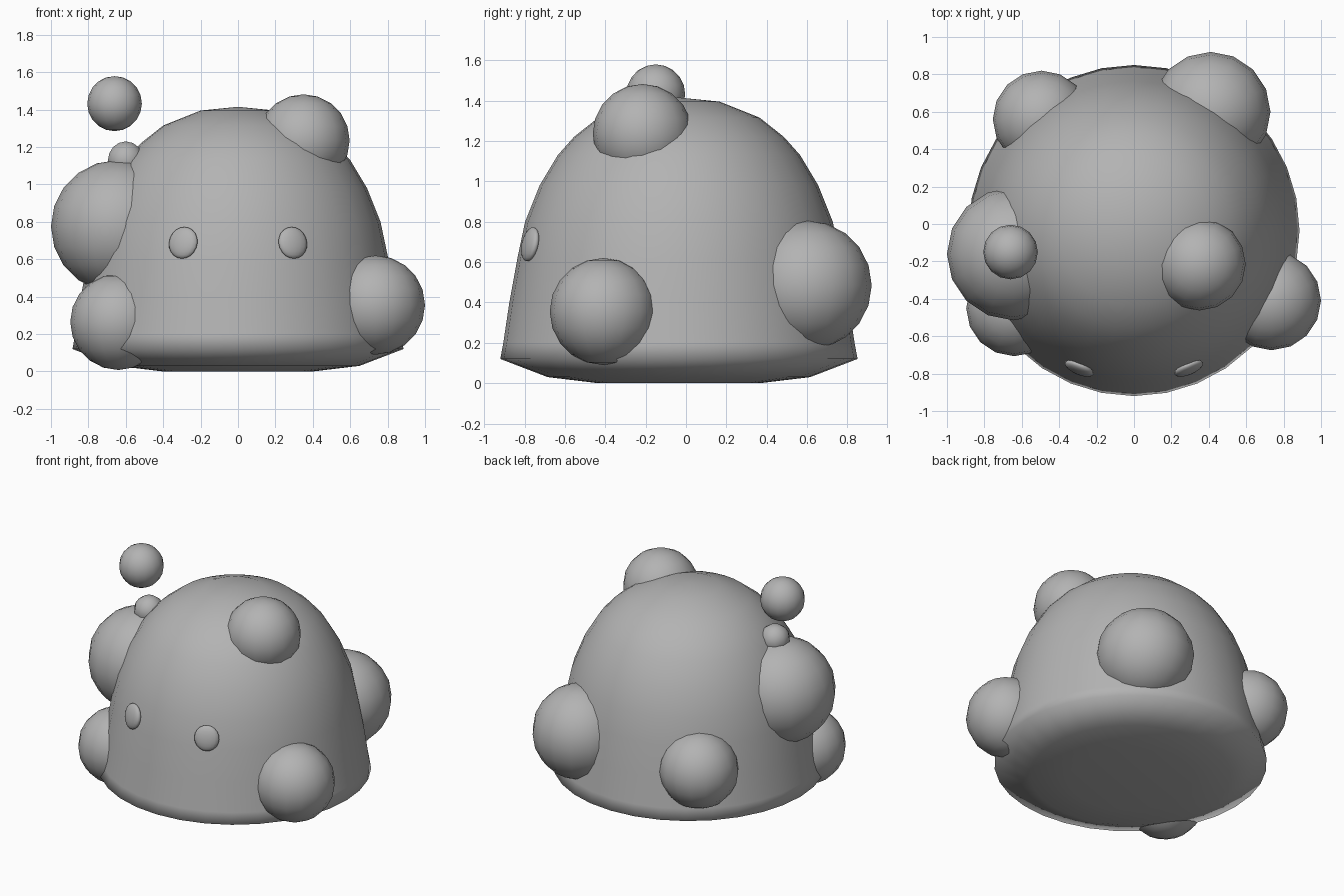
import bpy, bmesh, math
from mathutils import Vector

if "Cube" in bpy.data.objects:
    bpy.data.objects.remove(bpy.data.objects["Cube"])

clay = bpy.data.materials.new("grey_clay")
clay.diffuse_color = (0.45, 0.45, 0.45, 1)
clay.use_nodes = True
clay.node_tree.nodes["Principled BSDF"].inputs["Base Color"].default_value = clay.diffuse_color


def finish(bm, name):
    """Turn a bmesh into a smooth shaded object."""
    bmesh.ops.recalc_face_normals(bm, faces=bm.faces)
    for f in bm.faces:
        f.smooth = True
    me = bpy.data.meshes.new(name)
    bm.to_mesh(me)
    bm.free()
    me.materials.append(clay)
    ob = bpy.data.objects.new(name, me)
    bpy.context.collection.objects.link(ob)
    return ob


def ball(name, loc, size, rot=(0, 0, 0), seg=16, rings=10):
    bm = bmesh.new()
    bmesh.ops.create_uvsphere(bm, u_segments=seg, v_segments=rings, radius=1)
    for v in bm.verts:
        v.co = Vector((v.co.x * size[0], v.co.y * size[1], v.co.z * size[2]))
    ob = finish(bm, name)
    ob.location = loc
    ob.rotation_euler = rot
    return ob


# Dome body with a shallow bowl underneath, turned around the vertical axis
profile = [(0, 0), (0.4, 0.0), (0.65, 0.03), (0.885, 0.12), (0.87, 0.2),
           (0.84, 0.4), (0.80, 0.62), (0.762, 0.8), (0.69, 0.98),
           (0.60, 1.13), (0.52, 1.22), (0.40, 1.315), (0.2, 1.395), (0, 1.415)]
bm = bmesh.new()
verts = [bm.verts.new((r, 0, z)) for r, z in profile]
edges = [bm.edges.new(p) for p in zip(verts, verts[1:])]
bmesh.ops.spin(bm, geom=verts + edges, cent=(0, 0, 0), axis=(0, 0, 1),
               angle=math.tau, steps=32, use_duplicate=False)
bmesh.ops.remove_doubles(bm, verts=bm.verts, dist=0.0005)
body = finish(bm, "dome_body")
body.location.y = -0.035

# Round bumps growing out of the dome
bumps = {
    "front_left_bump": ((-0.64, -0.45, 0.265), 0.257),
    "front_right_bump": ((0.735, -0.41, 0.355), 0.265),
    "left_large_bump": ((-0.645, -0.16, 0.775), 0.355),
    "top_bump": ((0.35, -0.215, 1.235), 0.247),
    "back_right_bump": ((0.41, 0.60, 0.485), 0.32),
    "back_left_bump": ((-0.495, 0.56, 0.44), 0.26),
}
for name, (loc, r) in bumps.items():
    ball(name, loc, (r, r, r))

# Small stub on the large bump, and the ball floating above it
ball("stub", (-0.60, -0.15, 1.13), (0.10, 0.10, 0.10), seg=10, rings=8)
ball("floating_ball", (-0.66, -0.15, 1.432), (0.146, 0.146, 0.147))

# Flat oval eyes lying on the front of the dome
for side, name in ((-1, "left_eye"), (1, "right_eye")):
    ball(name, (side * 0.293, -0.772, 0.688), (0.083, 0.03, 0.086),
         (math.radians(-12), 0, side * math.radians(23)))
